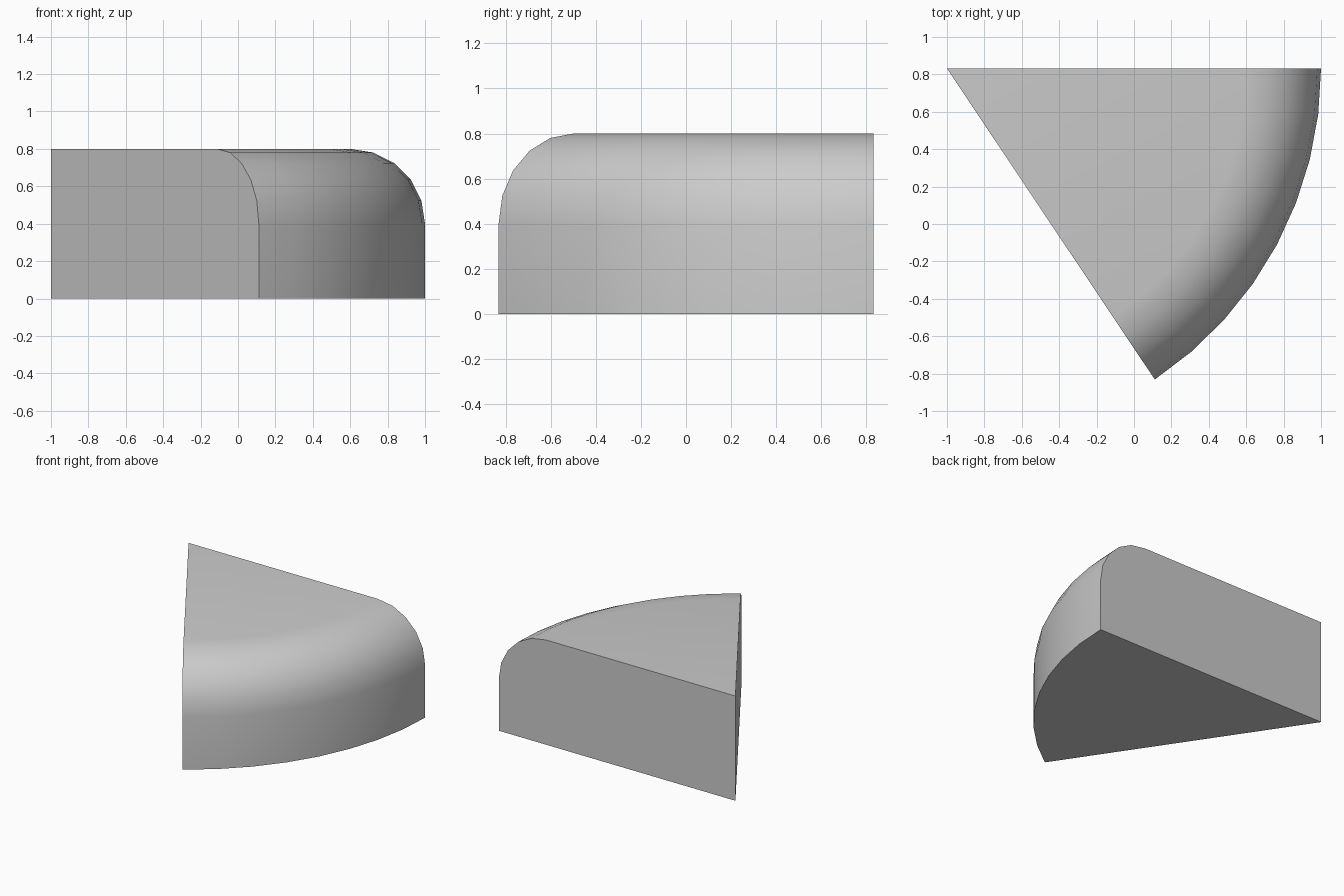
import bpy, bmesh, math
from mathutils import Vector

if "Cube" in bpy.data.objects:
    bpy.data.objects.remove(bpy.data.objects["Cube"])

RADIUS, HEIGHT, FILLET = 2.0, 0.8, 0.4
SWEEP = math.radians(56.25)
ARC_STEPS, FILLET_STEPS = 8, 5
apex = Vector((-1.0, RADIUS * math.sin(SWEEP) / 2, 0.0))

# Radial profile: straight outer wall with a rounded upper corner
profile = [(0, 0), (RADIUS, 0)]
for i in range(FILLET_STEPS + 1):
    a = math.pi / 2 * i / FILLET_STEPS
    profile.append((RADIUS - FILLET + FILLET * math.cos(a),
                    HEIGHT - FILLET + FILLET * math.sin(a)))
profile.append((0, HEIGHT))

bm = bmesh.new()


def section(angle):
    d = Vector((math.cos(angle), -math.sin(angle), 0))
    return [bm.verts.new(apex + d * r + Vector((0, 0, z))) for r, z in profile]


# Rounded wedge: sections swept about the pointed edge
rings = [section(SWEEP * k / ARC_STEPS) for k in range(ARC_STEPS + 1)]
bottom, top = rings[0][0], rings[0][-1]
for ring in rings[1:]:
    bm.verts.remove(ring[0])
    bm.verts.remove(ring[-1])
    ring[0], ring[-1] = bottom, top

# Curved wall and fillet
for a, b in zip(rings, rings[1:]):
    for j in range(1, len(profile) - 2):
        bm.faces.new((a[j], b[j], b[j + 1], a[j + 1]))

# Two flat sides, bottom and top
bm.faces.new(rings[0])
bm.faces.new(rings[-1])
bm.faces.new([bottom] + [r[1] for r in rings])
bm.faces.new([top] + [r[-2] for r in rings])
bmesh.ops.recalc_face_normals(bm, faces=bm.faces[:])

mesh = bpy.data.meshes.new("rounded_wedge")
bm.to_mesh(mesh)
bm.free()
wedge = bpy.data.objects.new("rounded_wedge", mesh)
bpy.context.collection.objects.link(wedge)
bpy.context.view_layer.objects.active = wedge
wedge.select_set(True)
bpy.ops.object.shade_smooth_by_angle(angle=math.radians(30))
